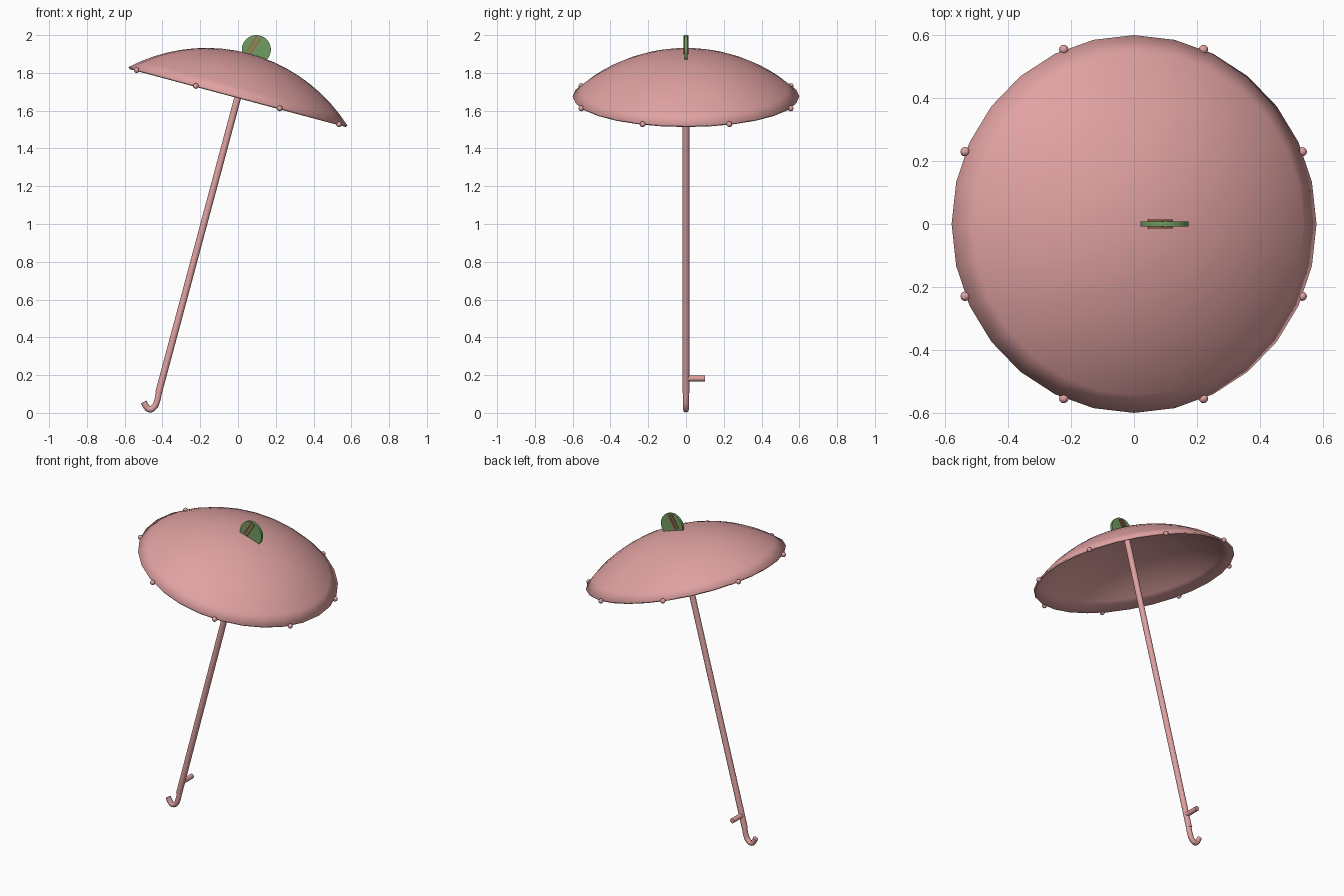
import bpy, bmesh
from math import sin, cos, asin, radians, pi
from mathutils import Vector, Matrix

if "Cube" in bpy.data.objects:
    bpy.data.objects.remove(bpy.data.objects["Cube"])

TILT = Matrix.Translation((0, 0, 1.675)) @ Matrix.Rotation(radians(15), 4, 'Y')


def material(name, color):
    m = bpy.data.materials.new(name)
    m.diffuse_color = (*color, 1)
    m.use_nodes = True
    m.node_tree.nodes["Principled BSDF"].inputs["Base Color"].default_value = m.diffuse_color
    return m


PINK = material("pink", (0.75, 0.36, 0.36))
GREEN = material("green", (0.16, 0.34, 0.12))
BROWN = material("brown", (0.38, 0.15, 0.07))


def finish(ob, mat, angle=40):
    ob.data.materials.append(mat)
    bpy.ops.object.select_all(action='DESELECT')
    ob.select_set(True)
    bpy.context.view_layer.objects.active = ob
    if ob.type == 'MESH':
        bpy.ops.object.shade_smooth_by_angle(angle=radians(angle))
    return ob


def mesh_object(name, bm, mat):
    me = bpy.data.meshes.new(name)
    bm.to_mesh(me)
    bm.free()
    ob = bpy.data.objects.new(name, me)
    bpy.context.collection.objects.link(ob)
    return finish(ob, mat)


def rod(name, a, b, r, mat, sides=12):
    a, b = Vector(a), Vector(b)
    bpy.ops.mesh.primitive_cylinder_add(vertices=sides, radius=r, depth=(b - a).length, location=(a + b) / 2)
    ob = bpy.context.object
    ob.name = name
    ob.rotation_euler = (b - a).to_track_quat('Z', 'Y').to_euler()
    return finish(ob, mat)


# Canopy: 28-sided spherical cap with a thin shell
R, H, N, RINGS = 0.885, 0.235, 28, 9
bm = bmesh.new()
apex = bm.verts.new(TILT @ Vector((0, 0, H)))
rings = []
for i in range(1, RINGS + 1):
    t = asin(0.6 / R) * i / RINGS
    rings.append([bm.verts.new(TILT @ Vector((R * sin(t) * cos(2 * pi * j / N),
                                              R * sin(t) * sin(2 * pi * j / N),
                                              R * cos(t) - R + H))) for j in range(N)])
for j in range(N):
    k = (j + 1) % N
    bm.faces.new((apex, rings[0][j], rings[0][k]))
    for a, b in zip(rings, rings[1:]):
        bm.faces.new((a[j], b[j], b[k], a[k]))
canopy = mesh_object("canopy", bm, PINK)
shell = canopy.modifiers.new("shell", 'SOLIDIFY')
shell.thickness = 0.012
shell.offset = -1

# Rim beads
for i in range(8):
    a = radians(22.5 + 45 * i)
    bpy.ops.mesh.primitive_uv_sphere_add(segments=12, ring_count=8, radius=0.015,
                                         location=TILT @ Vector((0.6 * cos(a), 0.6 * sin(a), -0.004)))
    bpy.context.object.name = f"rim_bead_{i + 1}"
    finish(bpy.context.object, PINK)

# Shaft and side peg
rod("shaft", TILT @ Vector((0, 0, -1.625)), TILT @ Vector((0, 0, H - 0.006)), 0.018, PINK)
rod("side_peg", (-0.40, 0, 0.182), (-0.40, 0.1, 0.182), 0.015, PINK)

# Hooked handle
cu = bpy.data.curves.new("hook_handle", 'CURVE')
cu.dimensions = '3D'
cu.bevel_depth = 0.016
cu.bevel_resolution = 2
cu.resolution_u = 4
cu.use_fill_caps = True
pts = [(-0.419, 0.108), (-0.427, 0.068), (-0.443, 0.032), (-0.468, 0.018), (-0.487, 0.035), (-0.499, 0.058)]
sp = cu.splines.new('BEZIER')
sp.bezier_points.add(len(pts) - 1)
for bp, (x, z) in zip(sp.bezier_points, pts):
    bp.co = (x, 0, z)
    bp.handle_left_type = bp.handle_right_type = 'AUTO'
hook = bpy.data.objects.new("hook_handle", cu)
bpy.context.collection.objects.link(hook)
finish(hook, PINK)

# Green half-disc crest standing on the canopy
bm = bmesh.new()
arc = [radians(-25 + 230 * i / 20 - 17) for i in range(21)]
face = bm.faces.new([bm.verts.new((0.097 + 0.077 * cos(a), -0.008, 1.923 + 0.077 * sin(a))) for a in arc])
ext = bmesh.ops.extrude_face_region(bm, geom=[face])
bmesh.ops.translate(bm, vec=(0, 0.016, 0),
                    verts=[v for v in ext["geom"] if isinstance(v, bmesh.types.BMVert)])
bmesh.ops.recalc_face_normals(bm, faces=bm.faces)
mesh_object("crest", bm, GREEN)

# Brown bands across the crest
for name, off in (("crest_band_left", -0.011), ("crest_band_right", 0.011)):
    lean = radians(33)
    bpy.ops.mesh.primitive_cube_add(size=1, location=(0.084 + off * cos(lean), 0, 1.95 - off * sin(lean)),
                                    rotation=(0, lean, 0))
    band = bpy.context.object
    band.name = name
    band.scale = (0.011, 0.028, 0.095)
    finish(band, BROWN)
